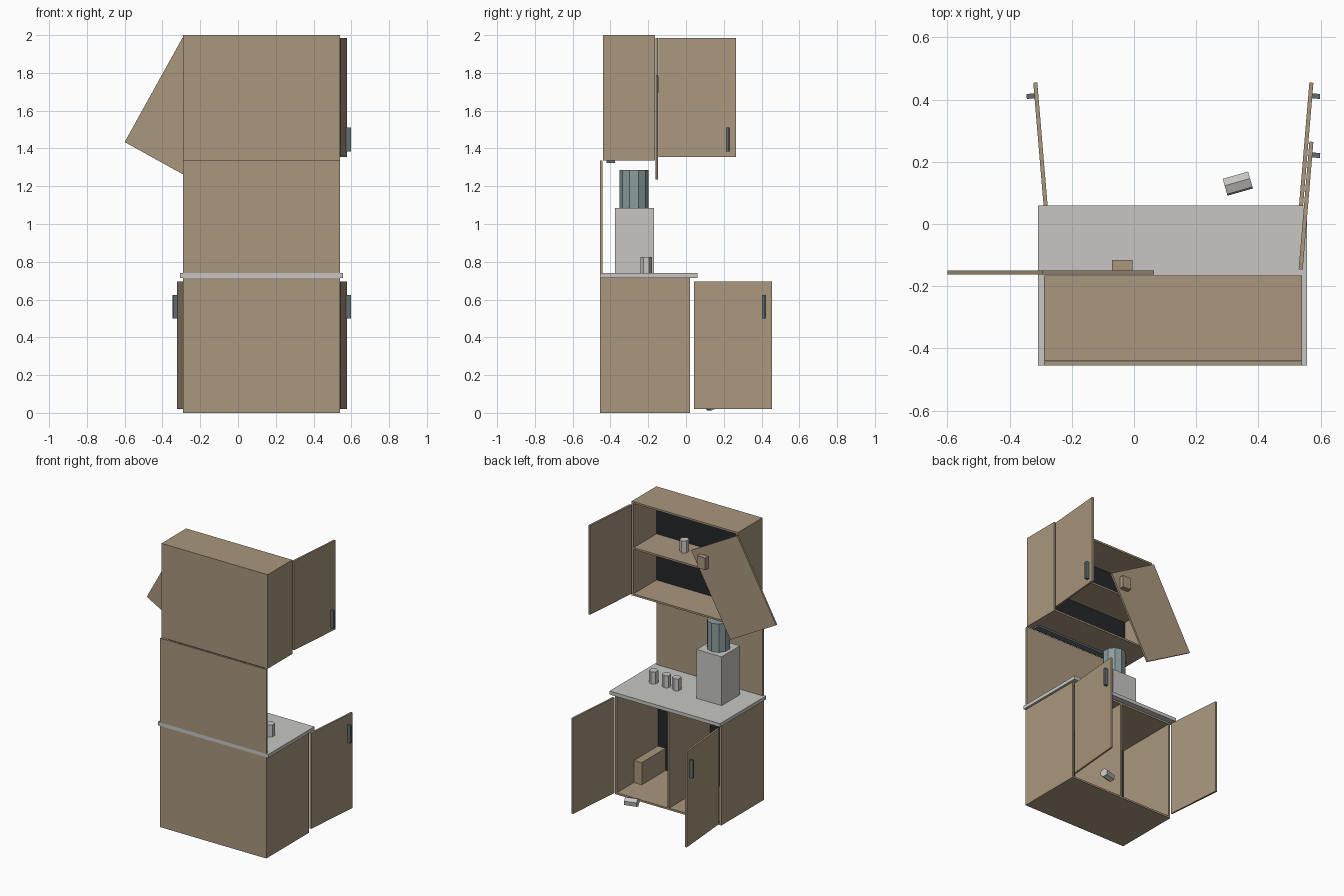
import bpy, math
from mathutils import Matrix, Vector

if "Cube" in bpy.data.objects:
    bpy.data.objects.remove(bpy.data.objects["Cube"])


def material(name, rgb):
    m = bpy.data.materials.new(name)
    lin = [(c / 255 / 12.92) if c < 10 else ((c / 255 + 0.055) / 1.055) ** 2.4 for c in rgb]
    m.diffuse_color = (*lin, 1)
    m.use_nodes = True
    m.node_tree.nodes["Principled BSDF"].inputs["Base Color"].default_value = m.diffuse_color
    return m


WOOD = material("wood", (170, 151, 126))
STONE = material("light_grey", (199, 198, 195))
STEEL = material("blue_grey", (140, 157, 159))
METAL = material("handle_grey", (98, 108, 112))
DARK = material("dark_panel", (36, 38, 40))


def finish(name, mat, matrix):
    ob = bpy.context.object
    ob.name = name
    ob.data.transform(matrix)
    ob.data.materials.append(mat)
    return ob


def box(name, mat, x, y, z, frame=Matrix.Identity(4)):
    """Box given by its (min, max) along each axis, then placed by a frame."""
    bpy.ops.mesh.primitive_cube_add(size=1)
    mid = Vector([(a + b) / 2 for a, b in (x, y, z)])
    dims = [b - a for a, b in (x, y, z)]
    return finish(name, mat, frame @ Matrix.Translation(mid) @ Matrix.Diagonal((*dims, 1)))


def prism(name, mat, sides, radius, height, frame):
    """Many-sided cylinder standing on the origin of its frame."""
    bpy.ops.mesh.primitive_cylinder_add(vertices=sides, radius=radius, depth=height)
    return finish(name, mat, frame @ Matrix.Translation((0, 0, height / 2)))


T = 0.013                # board thickness
X0, X1 = -0.29, 0.54     # cabinet sides


def carcass(name, y, z):
    """Open-fronted cabinet with a dark lining on the back board."""
    (y0, y1), (z0, z1) = y, z
    box(name + "_left_side", WOOD, (X0, X0 + T), y, z)
    box(name + "_right_side", WOOD, (X1 - T, X1), y, z)
    box(name + "_bottom", WOOD, (X0 + T, X1 - T), y, (z0, z0 + T))
    box(name + "_top", WOOD, (X0 + T, X1 - T), y, (z1 - T, z1))
    box(name + "_back", WOOD, (X0 + T, X1 - T), (y0, y0 + T), (z0 + T, z1 - T))
    box(name + "_lining", DARK, (X0 + T, X1 - T), (y0 + T, y0 + T + 0.004), (z0 + T, z1 - T))


# Cabinets, shelf, divider, backsplash and worktop
carcass("lower_cabinet", (-0.455, 0.02), (0, 0.715))
carcass("upper_cabinet", (-0.44, -0.165), (1.335, 2.0))
box("lower_divider", WOOD, (0.119, 0.132), (-0.438, 0.02), (T, 0.702))
box("upper_shelf", WOOD, (X0 + T, X1 - T), (-0.423, -0.168), (1.661, 1.674))
box("backsplash", WOOD, (X0, X1), (-0.455, -0.442), (0.74, 1.335))
box("worktop", STONE, (-0.308, 0.556), (-0.455, 0.06), (0.715, 0.74))
box("under_cabinet_light", METAL, (-0.25, 0.50), (-0.42, -0.375), (1.322, 1.335))


# Open doors with bar handles on their outer faces
def door(name, hinge, side, z, handle_z):
    frame = Matrix.Translation((*hinge, 0)) @ Matrix.Rotation(-side * math.radians(4.8), 4, 'Z')
    box(name, WOOD, (-T / 2, T / 2), (0, 0.412), z, frame)
    xs = sorted((side * T / 2, side * (T / 2 + 0.025)))
    box(name + "_handle", METAL, xs, (0.362, 0.378), handle_z, frame)


door("lower_right_door", (0.536, 0.044), 1, (0.02, 0.695), (0.50, 0.625))
door("lower_left_door", (-0.283, 0.044), -1, (0.02, 0.695), (0.50, 0.625))
door("upper_right_door", (0.536, -0.146), 1, (1.355, 1.985), (1.385, 1.51))

# Loose door hanging askew, with its hinge block
askew = Matrix.Translation((-0.268, -0.156, 1.61)) @ Matrix.Rotation(math.radians(29), 4, 'Y')
box("loose_door", WOOD, (-0.205, 0.205), (-T / 2, T / 2), (-0.315, 0.315), askew)
box("hinge_block", WOOD, (-0.07, -0.005), (-0.15, -0.115), (1.695, 1.78))

# Box stored in the lower cabinet
box("stored_box", WOOD, (0.465, 0.525), (-0.436, -0.17), (T, 0.17))

# Appliance on the worktop
box("appliance_base", STONE, (-0.16, 0.036), (-0.375, -0.17), (0.74, 1.085))
prism("appliance_drum", STEEL, 10, 0.076, 0.2, Matrix.Translation((-0.062, -0.275, 1.085)))

# Cups on the worktop, on the shelf and fallen on the floor
for i, p in enumerate([(0.40, -0.21, 0.74), (0.30, -0.21, 0.74), (0.22, -0.21, 0.74),
                       (0.23, -0.31, 1.674)]):
    prism(f"cup_{i + 1}", STONE, 6, 0.03, 0.085, Matrix.Translation(p))
fallen = (Matrix.Translation((0.293, 0.118, 0.043)) @ Matrix.Rotation(math.radians(16), 4, 'Z')
          @ Matrix.Rotation(math.radians(90), 4, 'Y') @ Matrix.Rotation(math.radians(20), 4, 'Z'))
prism("fallen_cup", STONE, 6, 0.03, 0.085, fallen)
